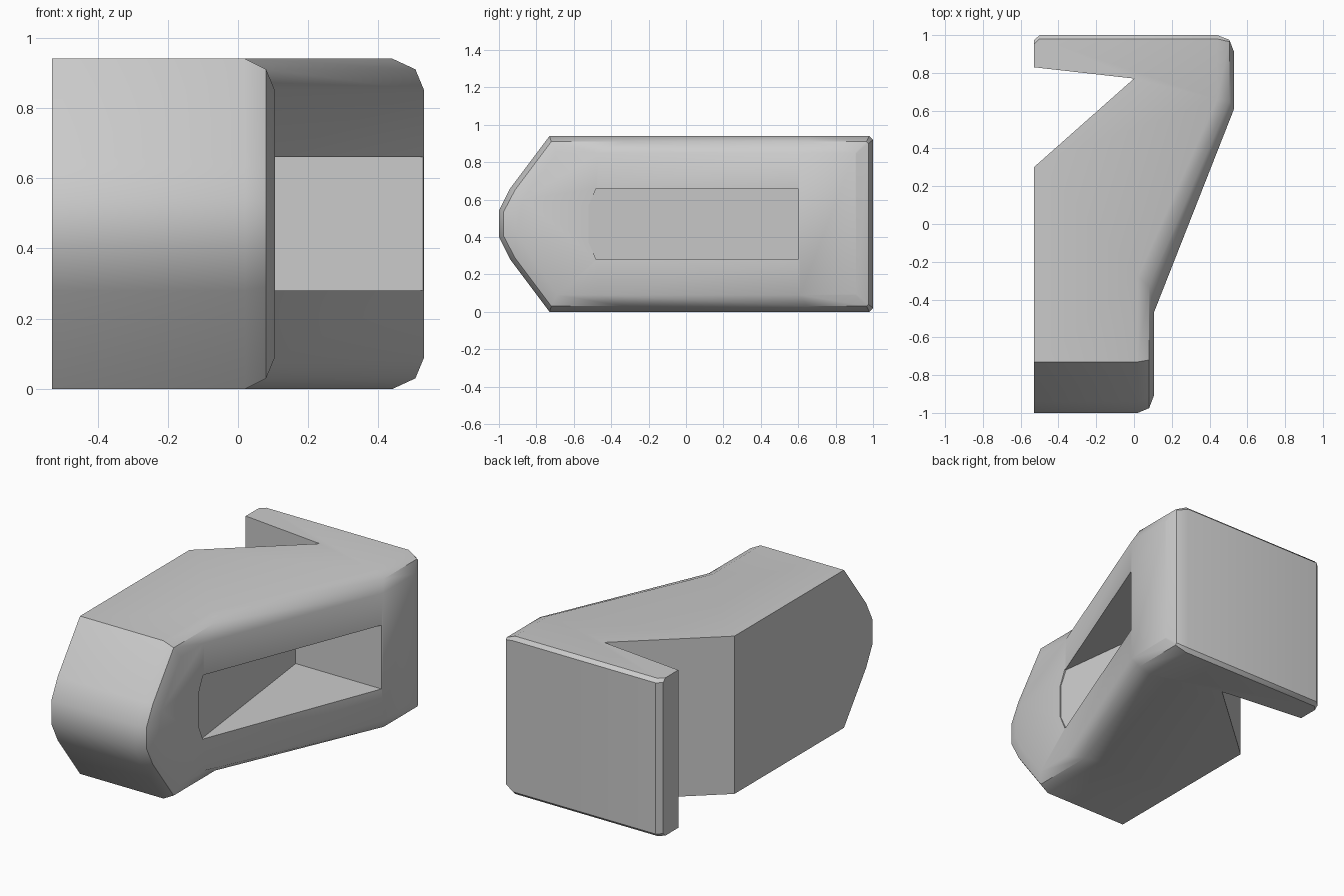
import bpy, bmesh

if "Cube" in bpy.data.objects:
    bpy.data.objects.remove(bpy.data.objects["Cube"])

MID = 0.47  # height of the horizontal mirror plane


def loft(name, rings):
    """Skin a list of equal-length closed rings and cap both ends."""
    bm = bmesh.new()
    loops = [[bm.verts.new(p) for p in ring] for ring in rings]
    n = len(loops[0])
    for a, b in zip(loops, loops[1:]):
        for i in range(n):
            j = (i + 1) % n
            bm.faces.new((a[i], a[j], b[j], b[i]))
    bm.faces.new(loops[0])
    if name == "body":
        # Bent right side: nose, sloping panel, rear panel
        last, h = loops[-1], n // 2
        for s, e in ((0, 3), (3, 4), (4, h - 1)):
            top = last[s:e + 1]
            low = [last[n - 1 - i] for i in range(e, s - 1, -1)]
            bm.faces.new(top + low)
    else:
        bm.faces.new(loops[-1])
    bmesh.ops.recalc_face_normals(bm, faces=bm.faces)
    me = bpy.data.meshes.new(name)
    bm.to_mesh(me)
    bm.free()
    ob = bpy.data.objects.new(name, me)
    bpy.context.collection.objects.link(ob)
    return ob


def mirrored(half):
    return half + [(x, y, 2 * MID - z) for x, y, z in reversed(half)]


def section(x0, x1, yz):
    """Front points sit at x0, points from the second bend back at x1."""
    return mirrored([(x0 if i < 4 else x1, y, z) for i, (y, z) in enumerate(yz)])


# Body: side profile carried across x, rounded over onto the right side
full = [(-1, .54), (-.94, .66), (-.73, .94), (-.28, .94), (.66, .94), (.98, .94), (1, .92)]
left = full[:5] + [(.95, .94), (.972, .92)]
rim = [(-.975, .535), (-.915, .65), (-.72, .91), (-.33, .91), (.65, .91), (.965, .91), (.975, .90)]
side = [(-.91, .52), (-.87, .60), (-.69, .85), (-.47, .85), (.61, .85), (.905, .85), (.91, .845)]
body = loft("body", [
    section(-.53, -.53, left),
    section(-.50, -.50, full),
    section(.02, .44, full),
    section(.08, .505, rim),
    section(.105, .53, side),
])

# Notch that separates the rear hook
notch_xy = [(-.70, .15), (0, .77), (-.70, .849)]
notch = loft("notch_cutter", [[(x, y, z) for x, y in notch_xy] for z in (-.2, 1.2)])

# Wedge-shaped pocket in the right side
pocket_yz = [(-.52, .37), (-.52, .57), (-.48, .66), (.6, .66), (.6, .28), (-.48, .28)]
pocket = loft("pocket_cutter", [
    [(.1 - .125 * (y + .52), y, z) for y, z in pocket_yz],
    [(1, y, z) for y, z in pocket_yz],
])

# Cut and bake
for cutter in (notch, pocket):
    mod = body.modifiers.new(cutter.name, 'BOOLEAN')
    mod.operation = 'DIFFERENCE'
    mod.solver = 'EXACT'
    mod.object = cutter
    cutter.hide_render = True
bpy.context.view_layer.objects.active = body
body.select_set(True)
for mod in list(body.modifiers):
    bpy.ops.object.modifier_apply(modifier=mod.name)
for cutter in (notch, pocket):
    bpy.data.objects.remove(cutter)
bpy.ops.object.shade_smooth_by_angle(angle=0.61)
